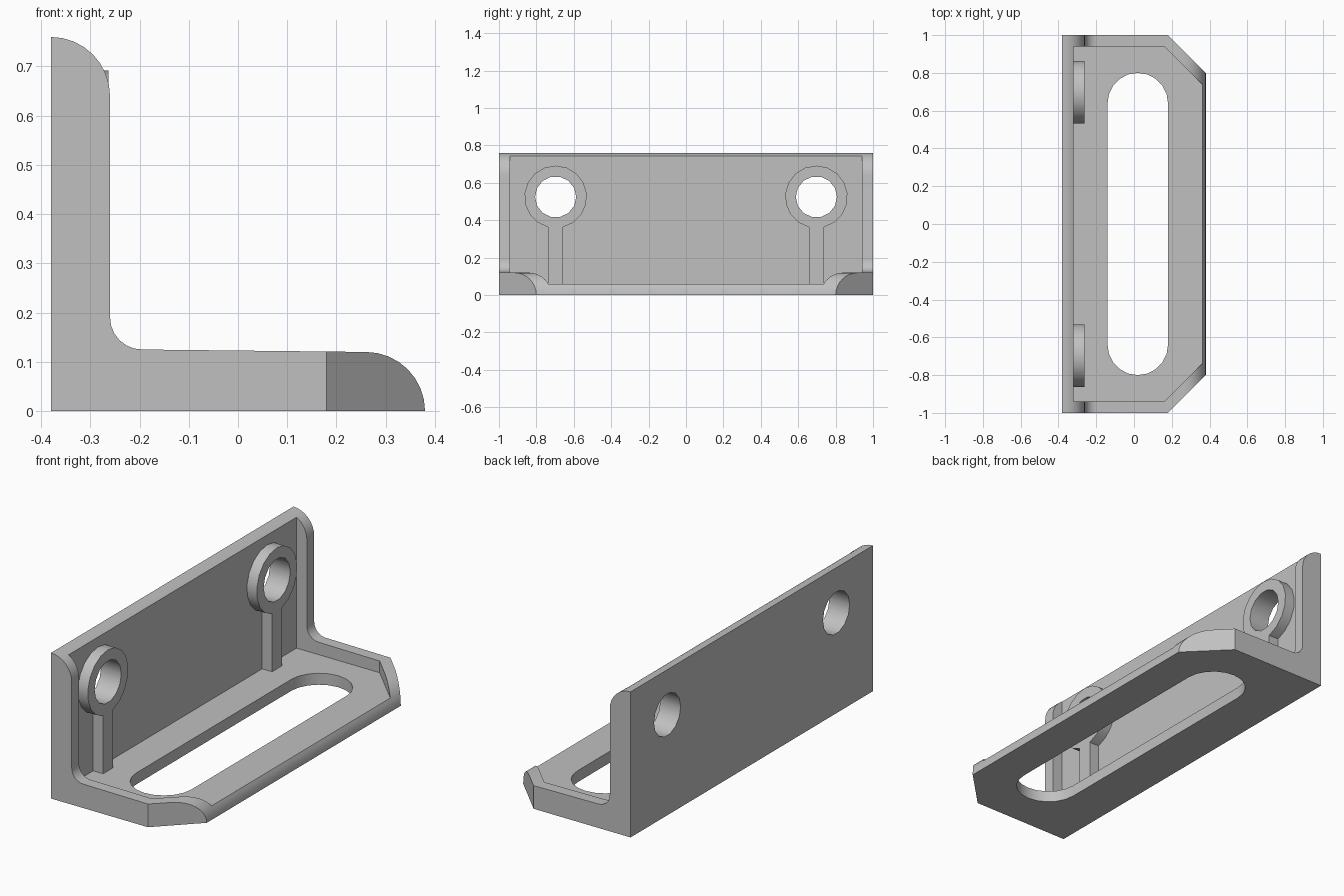
import bpy, bmesh, math
from mathutils import Vector

cube = bpy.data.objects.get("Cube")
if cube:
    bpy.data.objects.remove(cube, do_unlink=True)

grey = bpy.data.materials.new("plain grey")
grey.use_nodes = True
colour = (0.53, 0.53, 0.53, 1)
grey.diffuse_color = colour
grey.node_tree.nodes["Principled BSDF"].inputs["Base Color"].default_value = colour


def arc(cx, cy, r, start, end, steps):
    """Points on an arc, angles in degrees."""
    angles = [math.radians(start + (end - start) * i / steps) for i in range(steps + 1)]
    return [(cx + r * math.cos(a), cy + r * math.sin(a)) for a in angles]


def prism(name, outline, axis, low, high):
    """Extrude a 2D outline along one axis; the outline uses the other two in order."""
    def place(p, depth):
        co = list(p)
        co.insert("xyz".index(axis), depth)
        return Vector(co)
    bm = bmesh.new()
    face = bm.faces.new([bm.verts.new(place(p, low)) for p in outline])
    out = bmesh.ops.extrude_face_region(bm, geom=[face])
    top = [v for v in out["geom"] if isinstance(v, bmesh.types.BMVert)]
    shift = place((0, 0), high - low)
    bmesh.ops.translate(bm, verts=top, vec=shift)
    bmesh.ops.recalc_face_normals(bm, faces=bm.faces)
    mesh = bpy.data.meshes.new(name)
    bm.to_mesh(mesh)
    bm.free()
    mesh.materials.append(grey)
    obj = bpy.data.objects.new(name, mesh)
    bpy.context.collection.objects.link(obj)
    return obj


def combine(target, tool, operation):
    """Apply a boolean and remove the tool."""
    bpy.context.view_layer.objects.active = target
    mod = target.modifiers.new("cut", "BOOLEAN")
    mod.operation, mod.object, mod.solver = operation, tool, "EXACT"
    bpy.ops.object.modifier_apply(modifier=mod.name)
    bpy.data.objects.remove(tool, do_unlink=True)


# L-shaped body with rounded tips and an inner fillet
profile = [(-0.38, 0)] + arc(0.26, 0, 0.12, 0, 90, 8)
profile += arc(-0.195, 0.19, 0.065, 270, 180, 6)
profile += arc(-0.38, 0.64, 0.12, 0, 90, 8)
bracket = prism("angle_bracket", profile, "y", -1, 1)

# Diagonal front corners
combine(bracket, prism("corner_trim", [(-0.82, -2), (1.18, 0), (-0.82, 2)], "z", -1, 2), "INTERSECT")

# Recess that leaves a thin back, a thin floor and the end rims
recess = [(-0.32, -0.94), (0.16, -0.94), (1.1, 0), (0.16, 0.94), (-0.32, 0.94)]
combine(bracket, prism("recess", recess, "z", 0.06, 1), "DIFFERENCE")

# Screw bosses, each with a rib down to the floor and a hole through the back
hole_z, rib = 0.525, 0.04
for y in (-0.697, 0.697):
    gap = math.degrees(math.asin(rib / 0.167))
    keyhole = arc(y, hole_z, 0.167, -90 + gap, 270 - gap, 16)
    keyhole += [(y - rib, 0.03), (y + rib, 0.03)]
    combine(bracket, prism("boss", keyhole, "x", -0.35, -0.263), "UNION")
    circle = arc(y, hole_z, 0.11, 0, 360, 14)[:-1]
    combine(bracket, prism("screw_hole", circle, "x", -1, 1), "DIFFERENCE")

# Long slot through the floor
slot = arc(0.02, 0.64, 0.16, 0, 180, 10) + arc(0.02, -0.64, 0.16, 180, 360, 10)
combine(bracket, prism("floor_slot", slot, "z", -1, 1), "DIFFERENCE")

bpy.ops.object.select_all(action="DESELECT")
bracket.select_set(True)
bpy.context.view_layer.objects.active = bracket
bpy.ops.object.shade_smooth_by_angle(angle=math.radians(35))
